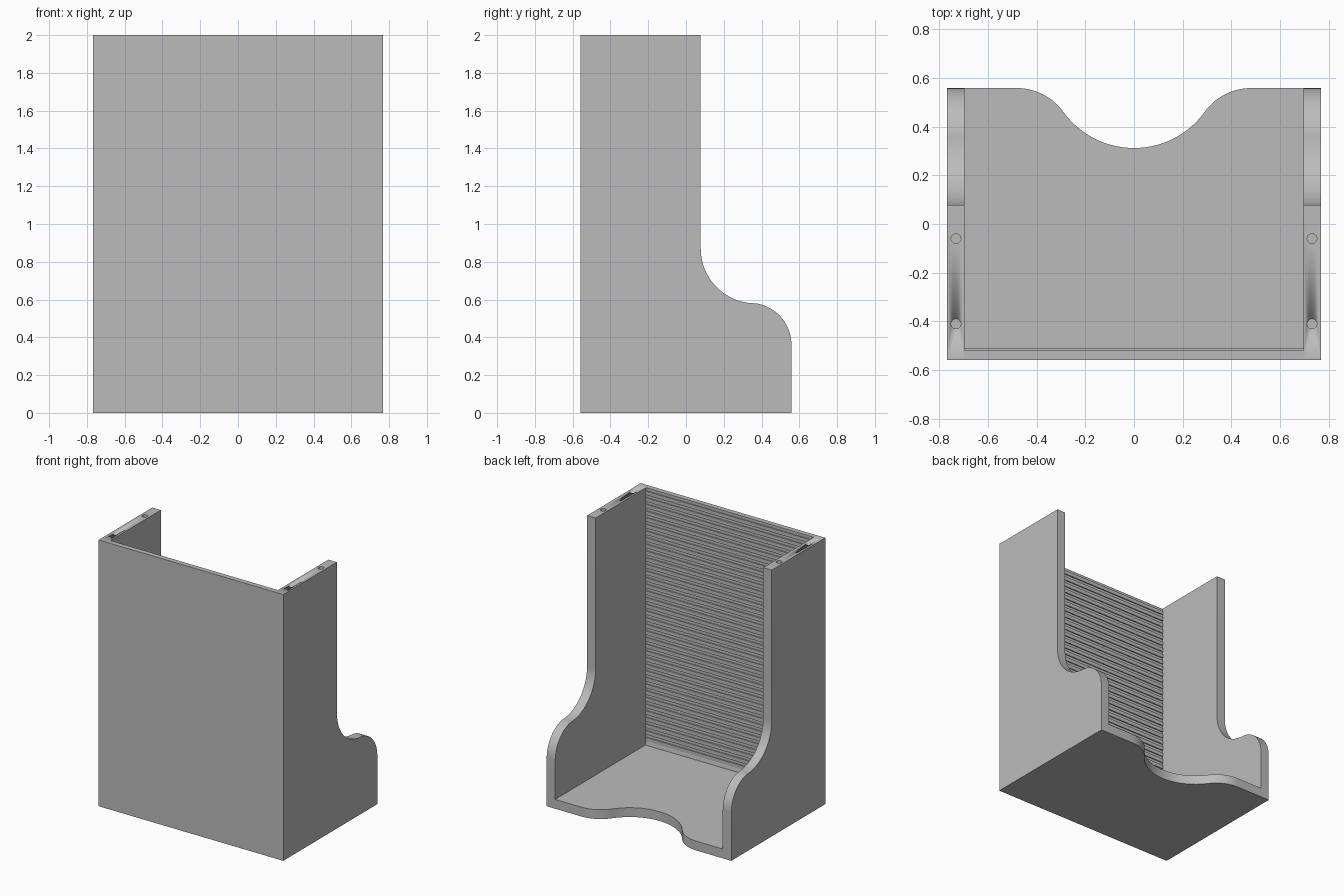
import bpy, bmesh, math
from mathutils import Vector

if "Cube" in bpy.data.objects:
    bpy.data.objects.remove(bpy.data.objects["Cube"])

W, D, H = 0.767, 0.558, 2.0      # half width, half depth, height
INNER, BACK, FLOOR = 0.696, -0.512, 0.07

grey = bpy.data.materials.new("plain grey")
grey.use_nodes = True
colour = (0.5, 0.5, 0.5, 1)
grey.diffuse_color = colour
grey.node_tree.nodes["Principled BSDF"].inputs["Base Color"].default_value = colour


def arc(cx, cy, r, start, end, n=20):
    angles = [math.radians(start + (end - start) * i / n) for i in range(n + 1)]
    return [(cx + r * math.cos(a), cy + r * math.sin(a)) for a in angles]


def extrude(name, outline, place, offset):
    """Fill an outline, push it along offset, and return the solid."""
    bm = bmesh.new()
    face = bm.faces.new([bm.verts.new(place(*p)) for p in outline])
    new = bmesh.ops.extrude_face_region(bm, geom=[face])["geom"]
    verts = [g for g in new if isinstance(g, bmesh.types.BMVert)]
    bmesh.ops.translate(bm, verts=verts, vec=Vector(offset))
    bmesh.ops.recalc_face_normals(bm, faces=bm.faces)
    mesh = bpy.data.meshes.new(name)
    bm.to_mesh(mesh)
    bm.free()
    obj = bpy.data.objects.new(name, mesh)
    bpy.context.collection.objects.link(obj)
    mesh.materials.append(grey)
    bpy.ops.object.select_all(action="DESELECT")
    obj.select_set(True)
    bpy.context.view_layer.objects.active = obj
    bpy.ops.object.shade_smooth_by_angle(angle=math.radians(30))
    return obj


# Side walls with an S-curved rear edge and two dowel holes in the top
side = [(-D, 0), (-D, H), (0.078, H)]
side += arc(0.368, 0.87, 0.29, 180, 266.4)
side += arc(0.338, 0.362, 0.22, 86.4, 0)[1:]
side += [(D, 0)]
for name, s in (("left_wall", 1), ("right_wall", -1)):
    wall = extrude(name, side, lambda y, z: (s * INNER, y, z), (s * (W - INNER), 0, 0))
    for i, y in enumerate((-0.06, -0.41)):
        hole = extrude(f"{name}_hole_cutter_{i}", arc(s * 0.731, y, 0.02, 0, 345, 23),
                       lambda x, y: (x, y, H - 0.12), (0, 0, 0.2))
        hole.hide_render = True
        hole.hide_set(True)
        hole.display_type = "WIRE"
        cut = wall.modifiers.new("dowel hole", "BOOLEAN")
        cut.operation = "DIFFERENCE"
        cut.solver = "EXACT"
        cut.object = hole

# Floor with a curved notch in its open edge
half = arc(0, 0.67, 0.358, -90, -35.7) + arc(0.48, 0.325, 0.233, 144.3, 90)[1:]
half += [(INNER, D), (INNER, BACK)]
floor = half + [(-x, y) for x, y in reversed(half[1:])]
extrude("floor", floor, lambda x, y: (x, y, 0), (0, 0, FLOOR))

# Panel closing the front, ribbed on its inner face
PITCH, RIB, DEPTH = 0.05, 0.028, 0.008
panel = [(-D, H), (-D, 0), (BACK, 0), (BACK, FLOOR)]
count = int((H - FLOOR) / PITCH)
for i in range(count):
    top = H - 0.022 - (count - 1 - i) * PITCH
    panel += [(BACK - DEPTH, top - RIB), (BACK, top - RIB), (BACK, top), (BACK - DEPTH, top)]
panel += [(BACK - DEPTH, H)]
extrude("ribbed_panel", panel, lambda y, z: (-INNER, y, z), (2 * INNER, 0, 0))
